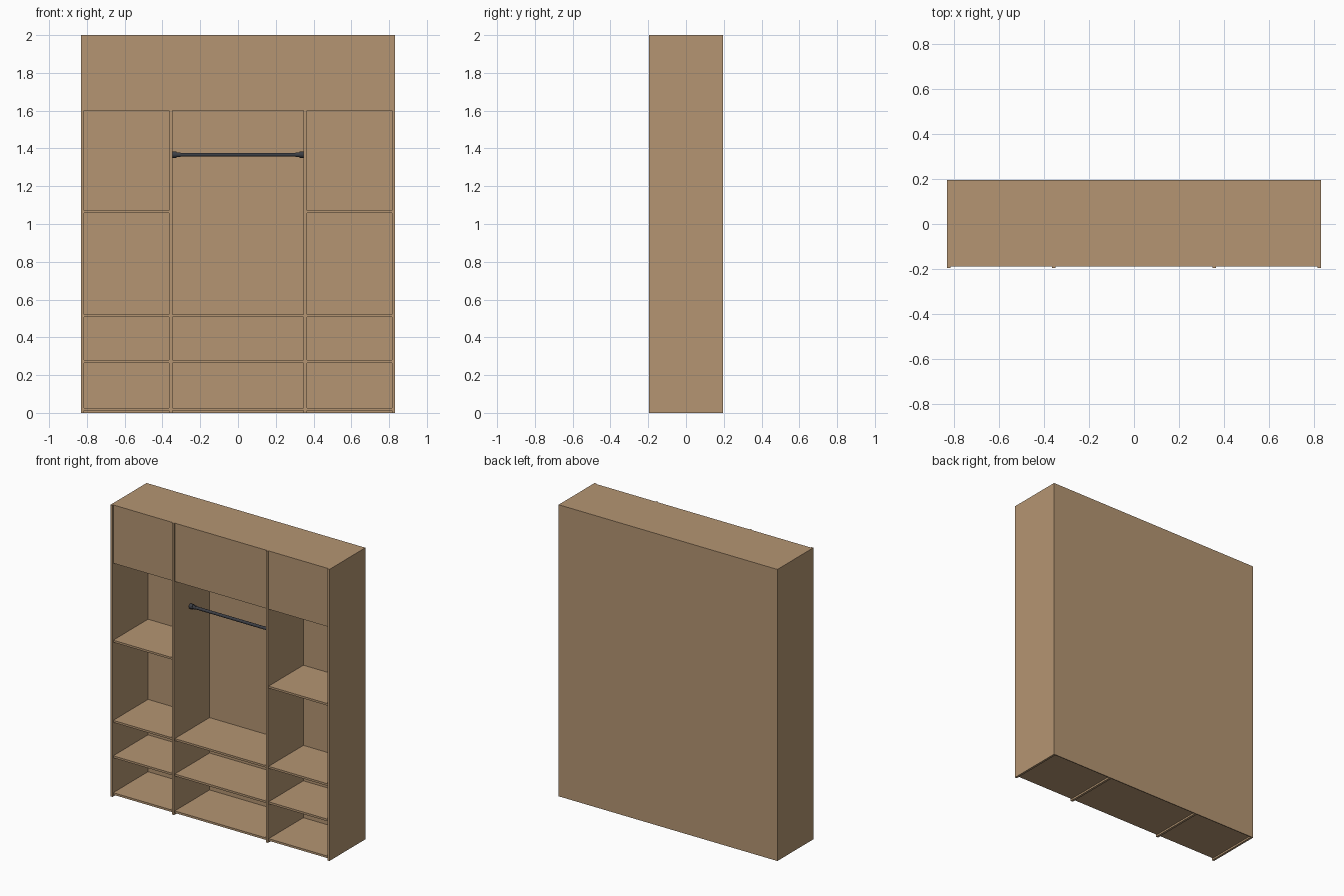
import bpy, math

if "Cube" in bpy.data.objects:
    bpy.data.objects.remove(bpy.data.objects["Cube"])

def material(name, rgb):
    m = bpy.data.materials.new(name)
    m.diffuse_color = (*rgb, 1)
    m.use_nodes = True
    m.node_tree.nodes["Principled BSDF"].inputs["Base Color"].default_value = m.diffuse_color
    return m

WOOD = material("tan_wood", (0.46, 0.302, 0.17))
METAL = material("dark_metal", (0.045, 0.048, 0.058))

W, D, H = 0.83, 0.195, 2.0      # half width, half depth, height
FRONT = -0.188                  # front edge of shelves, doors and top
BACK = D - 0.006                # inner face of the back panel

def box(name, x0, x1, y0, y1, z0, z1):
    bpy.ops.mesh.primitive_cube_add(size=1)
    o = bpy.context.object
    o.name = name
    o.location = ((x0 + x1) / 2, (y0 + y1) / 2, (z0 + z1) / 2)
    o.scale = (x1 - x0, y1 - y0, z1 - z0)
    bpy.ops.object.transform_apply(location=True, rotation=False, scale=True)
    o.data.materials.append(WOOD)
    return o

def rod(name, radius, x0, x1, y, z):
    bpy.ops.mesh.primitive_cylinder_add(
        vertices=24, radius=radius, depth=x1 - x0,
        location=((x0 + x1) / 2, y, z), rotation=(0, math.pi / 2, 0))
    o = bpy.context.object
    o.name = name
    o.data.materials.append(METAL)
    bpy.ops.object.shade_smooth_by_angle()

# Back panel
box("back_panel", -W, W, BACK, D, 0, H)

# Upright panels: outer sides and inner dividers
uprights = [(-W, -0.815), (-0.364, -0.348), (0.348, 0.364), (0.815, W)]
names = ["left_side", "left_divider", "right_divider", "right_side"]
for n, (a, b) in zip(names, uprights):
    box(n, a, b, -D, BACK, 0, H)

# Bays: bottom, shelves, top and closed upper door
T = 0.014
for i, bay in enumerate(["left", "middle", "right"]):
    x0, x1 = uprights[i][1], uprights[i + 1][0]
    levels = [0.012, 0.265, 0.508, 1.6, H - T]
    if bay != "middle":
        levels.append(1.058)
    for k, z in enumerate(levels):
        y0 = FRONT + 0.012 if z == 1.6 else FRONT
        box(f"{bay}_shelf_{k}", x0, x1, y0, BACK, z, z + T)
    box(f"{bay}_upper_door", x0, x1, FRONT, FRONT + 0.012, 1.6, H - T)

# Hanging rod with stepped end sockets
RY, RZ = -0.02, 1.367
rod("hanging_rod", 0.010, -0.348, 0.348, RY, RZ)
for s, n in ((-1, "left"), (1, "right")):
    for part, r, a, b in (("rod_flange", 0.017, 0.325, 0.348),
                          ("rod_collar", 0.0125, 0.305, 0.325)):
        lo, hi = sorted((s * a, s * b))
        rod(f"{n}_{part}", r, lo, hi, RY, RZ)
